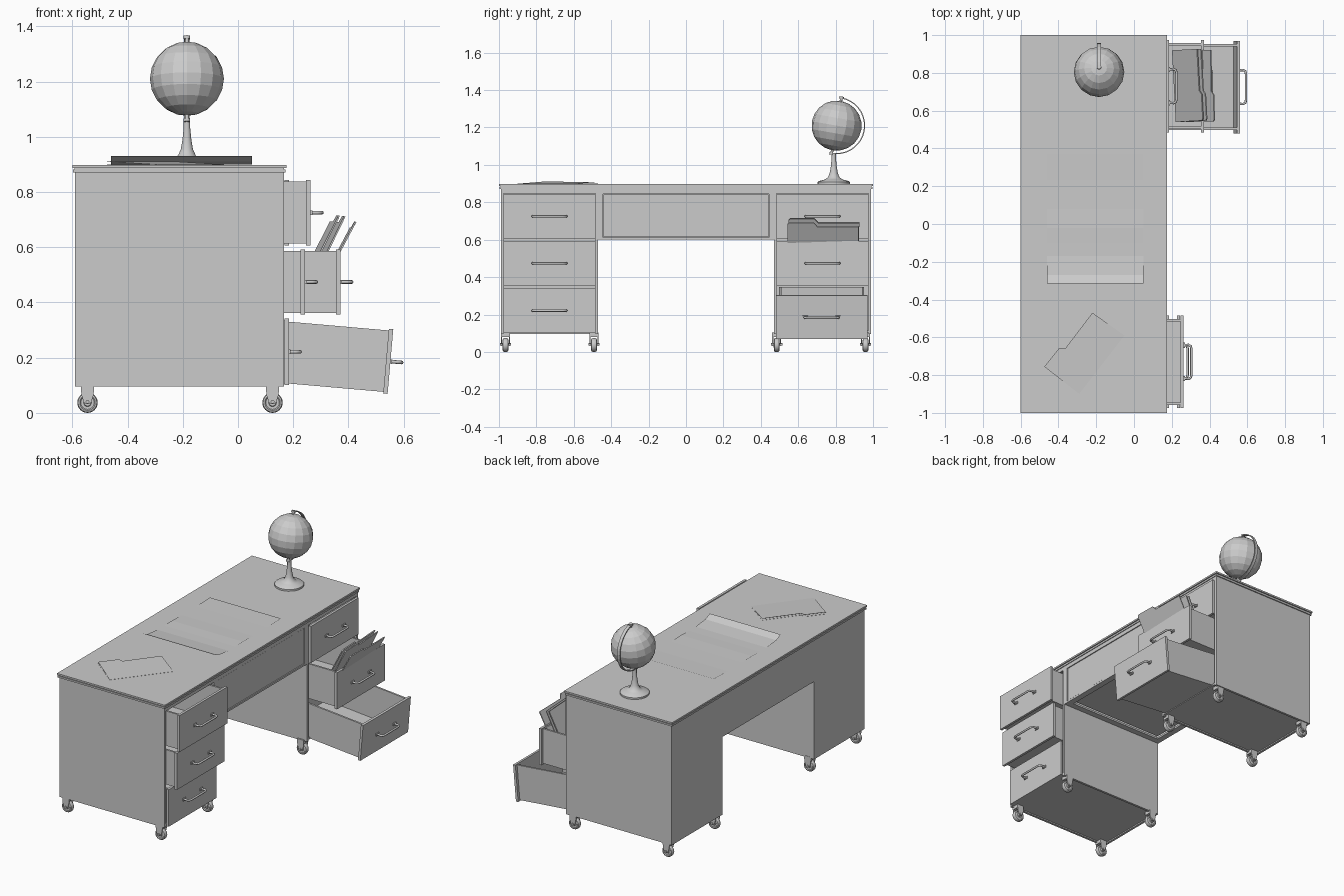
import bpy, bmesh, math
from mathutils import Matrix, Vector

cube = bpy.data.objects.get("Cube")
if cube:
    bpy.data.objects.remove(cube, do_unlink=True)

grey = bpy.data.materials.new("plain grey")
grey.use_nodes = True
GREY = (0.6, 0.6, 0.6, 1)
grey.diffuse_color = GREY
grey.node_tree.nodes["Principled BSDF"].inputs["Base Color"].default_value = GREY


def finish(name, bm, loc=(0, 0, 0), rot=(0, 0, 0), smooth=False):
    mesh = bpy.data.meshes.new(name)
    bm.to_mesh(mesh)
    bm.free()
    mesh.materials.append(grey)
    ob = bpy.data.objects.new(name, mesh)
    bpy.context.collection.objects.link(ob)
    ob.location, ob.rotation_euler = loc, rot
    if smooth:
        bpy.ops.object.select_all(action="DESELECT")
        ob.select_set(True)
        bpy.context.view_layer.objects.active = ob
        bpy.ops.object.shade_smooth_by_angle(angle=math.radians(40))
    return ob


def add_box(bm, x0, x1, y0, y1, z0, z1):
    mid = Vector((x0 + x1, y0 + y1, z0 + z1)) / 2
    size = Matrix.Diagonal((x1 - x0, y1 - y0, z1 - z0, 1))
    bmesh.ops.create_cube(bm, size=1, matrix=Matrix.Translation(mid) @ size)


def boxes(name, parts, **place):
    bm = bmesh.new()
    for p in parts:
        add_box(bm, *p)
    return finish(name, bm, **place)


def lathe(name, profile, steps=24, **place):
    bm = bmesh.new()
    vs = [bm.verts.new((r, 0, z)) for r, z in profile]
    edges = [bm.edges.new(pair) for pair in zip(vs, vs[1:])]
    bmesh.ops.spin(bm, geom=vs + edges, cent=(0, 0, 0), axis=(0, 0, 1),
                   angle=math.tau, steps=steps)
    bmesh.ops.remove_doubles(bm, verts=bm.verts, dist=1e-4)
    bmesh.ops.recalc_face_normals(bm, faces=bm.faces)
    return finish(name, bm, smooth=True, **place)


def plate(name, outline, thick, **place):
    """Outline of 3D points, extruded along the vector thick."""
    bm = bmesh.new()
    face = bm.faces.new([bm.verts.new(p) for p in outline])
    out = bmesh.ops.extrude_face_region(bm, geom=[face], use_keep_orig=True)
    moved = [g for g in out["geom"] if isinstance(g, bmesh.types.BMVert)]
    bmesh.ops.translate(bm, verts=moved, vec=thick)
    bmesh.ops.recalc_face_normals(bm, faces=bm.faces)
    return finish(name, bm, **place)


def tube(name, points, radius, flat=1.0, parent=None):
    cu = bpy.data.curves.new(name, "CURVE")
    cu.dimensions = "3D"
    cu.bevel_depth, cu.bevel_resolution, cu.use_fill_caps = radius, 2, True
    sp = cu.splines.new("POLY")
    sp.points.add(len(points) - 1)
    for p, co in zip(sp.points, points):
        p.co = (*co, 1)
    cu.materials.append(grey)
    ob = bpy.data.objects.new(name, cu)
    bpy.context.collection.objects.link(ob)
    ob.parent = parent
    return ob


# Desk top: two stepped slabs with a thin groove
boxes("desk_top", [(-0.6, 0.175, -1, 1, 0.886, 0.897),
                   (-0.592, 0.167, -0.992, 0.992, 0.881, 0.886),
                   (-0.597, 0.172, -0.997, 0.997, 0.87, 0.881)])

# Pedestals: open-fronted shells
XB, XF = -0.59, 0.167
for side, s in (("right", -1), ("left", 1)):
    def ped(x0, x1, a, b, z0, z1):
        return (x0, x1, min(s * a, s * b), max(s * a, s * b), z0, z1)
    boxes(side + "_pedestal", [
        ped(XB, XF, 0.975, 0.99, 0.095, 0.87),
        ped(XB, XF, 0.47, 0.485, 0.095, 0.87),
        ped(XB, XB + 0.015, 0.485, 0.975, 0.095, 0.87),
        ped(XB + 0.015, XF, 0.485, 0.975, 0.103, 0.115),
        ped(XF - 0.015, XF, 0.485, 0.975, 0.847, 0.87)])

# Middle section: back, rails and a shallow drawer
boxes("middle_frame", [
    (XB, XB + 0.015, -0.47, 0.47, 0.6, 0.87),
    (XF - 0.02, XF, -0.47, 0.47, 0.845, 0.87),
    (XF - 0.04, XF, -0.47, 0.47, 0.6, 0.612),
    (XB, XB + 0.04, -0.47, 0.47, 0.6, 0.612),
    (XB, XF, -0.47, -0.43, 0.6, 0.612), (XB, XF, 0.43, 0.47, 0.6, 0.612),
    (XF - 0.02, XF, -0.47, -0.445, 0.6, 0.87),
    (XF - 0.02, XF, 0.445, 0.47, 0.6, 0.87)])
boxes("middle_drawer", [(XF - 0.018, XF - 0.003, -0.44, 0.44, 0.615, 0.842),
                        (XB + 0.04, XF - 0.018, -0.43, 0.43, 0.62, 0.632)])


# Drawers: front board, open box and a bow handle
def drawer(name, x, y, z, height, tilt=0.0):
    h, w, d, t = height / 2, 0.245, 0.58, 0.012
    b, k = h - 0.006, w - 0.018
    ob = boxes(name, [(-0.016, 0, -w, w, -h, h),
                      (-d, -0.016, -k, -k + t, -b, b),
                      (-d, -0.016, k - t, k, -b, b),
                      (-d, -d + t, -k + t, k - t, -b, b),
                      (-d + t, -0.016, -k + t, k - t, -b, -b + t)],
               loc=(x, y, z), rot=(0, math.radians(tilt), 0))
    bow = [(0, 0.088), (0.025, 0.09), (0.037, 0.084), (0.041, 0.07)]
    path = [(px, py, 0) for px, py in bow] + [(px, -py, 0) for px, py in bow[::-1]]
    tube(name + "_handle", path, 0.0065, parent=ob)
    feet = boxes(name + "_handle_feet", [(0, 0.006, c - 0.014, c + 0.014, -0.008, 0.008)
                                         for c in (-0.088, 0.088)])
    feet.parent = ob


drawer("right_top_drawer", 0.263, -0.73, 0.725, 0.237)
drawer("right_middle_drawer", 0.243, -0.73, 0.474, 0.237)
drawer("right_bottom_drawer", 0.184, -0.73, 0.221, 0.24)
drawer("left_top_drawer", 0.184, 0.73, 0.725, 0.237)
drawer("left_middle_drawer", 0.371, 0.73, 0.474, 0.237)
drawer("left_bottom_drawer", 0.552, 0.725, 0.186, 0.235, 5)

# Casters
for x in (-0.545, 0.125):
    for y in (-0.965, -0.492, 0.485, 0.96):
        lathe("caster_wheel", [(0, -0.016), (0.012, -0.016), (0.014, -0.011), (0.024, -0.011),
                               (0.028, -0.015), (0.034, -0.013), (0.037, -0.006),
                               (0.037, 0.006), (0.034, 0.013), (0.028, 0.015),
                               (0.024, 0.011), (0.014, 0.011), (0.012, 0.016), (0, 0.016)],
              loc=(x, y, 0.037), rot=(math.pi / 2, 0, 0))
        lathe("caster_axle", [(0, -0.03), (0.007, -0.03), (0.007, 0.03), (0, 0.03)], 10,
              loc=(x, y, 0.04), rot=(math.pi / 2, 0, 0))
        for side in (-0.024, 0.018):
            plate("caster_fork", [(-0.024, side, 0.095), (0.024, side, 0.095),
                                  (0.022, side, 0.065), (0.011, side, 0.032),
                                  (-0.011, side, 0.032), (-0.022, side, 0.065)],
                  (0, 0.006, 0), loc=(x, y, 0))
        boxes("caster_plate", [(-0.024, 0.024, -0.024, 0.024, 0.08, 0.104)], loc=(x, y, 0))

# Globe: faceted ball, stand, pins and half-ring arm
GX, GY, GZ, R = -0.185, 0.805, 1.21, 0.134
TILT = math.radians(-10)
bm = bmesh.new()
bmesh.ops.create_uvsphere(bm, u_segments=16, v_segments=10, radius=R)
finish("globe_ball", bm, loc=(GX, GY, GZ), rot=(TILT, 0, 0))
lathe("globe_stand", [(0, 0.895), (0.087, 0.895), (0.087, 0.908), (0.08, 0.914),
                      (0.05, 0.921), (0.032, 0.932), (0.022, 0.955), (0.016, 0.99),
                      (0.012, 1.03), (0.012, 1.06), (0, 1.064)], loc=(GX, 0.79, 0))
for s in (-1, 1):
    lathe("globe_pin", [(0, 0.13), (0.007, 0.13), (0.007, 0.146), (0.012, 0.146),
                        (0.012, 0.158), (0, 0.158)], 12, loc=(GX, GY, GZ),
          rot=(TILT if s > 0 else TILT + math.pi, 0, 0))
bm = bmesh.new()
ring = [bm.verts.new((x, 0, r)) for x, r in
        ((-0.01, 0.147), (0.01, 0.147), (0.01, 0.153), (-0.01, 0.153))]
face = bm.faces.new(ring)
bmesh.ops.spin(bm, geom=[face], cent=(0, 0, 0), axis=(1, 0, 0), angle=-math.pi, steps=18)
bmesh.ops.recalc_face_normals(bm, faces=bm.faces)
finish("globe_arm", bm, loc=(GX, GY, GZ), rot=(TILT, 0, 0))

# Desk mat: thin sheet curling up at one end
bm = bmesh.new()
wave = [(0.37, 0.903), (0.23, 0.9), (0.08, 0.9), (-0.02, 0.902), (-0.1, 0.9),
        (-0.17, 0.9), (-0.27, 0.91), (-0.315, 0.93)]
rows = [[bm.verts.new((x, y, z)) for x in (-0.46, 0.05)] for y, z in wave]
for a, b in zip(rows, rows[1:]):
    bm.faces.new((a[0], b[0], b[1], a[1]))
finish("desk_mat", bm)

# Folder lying on the desk: two leaves, the upper one lifted
leaf = [(-0.05, -0.59), (-0.22, -0.47), (-0.365, -0.66), (-0.395, -0.655),
        (-0.475, -0.755), (-0.29, -0.9)]
for name, lift in (("folder_lower_leaf", 0.0), ("folder_upper_leaf", 0.05)):
    spine = Vector((0.79, -0.61))
    pts = []
    for x, y in leaf:
        away = max(0, -(Vector((x, y)) - Vector((-0.05, -0.59))).dot(spine))
        pts.append((x, y, 0.8985 + lift * away))
    plate(name, pts, (0, 0, 0.001))

# Folders leaning in the open drawer
tabbed = [(0, -0.19, 0), (0, 0.19, 0), (0, 0.19, 0.29), (0, -0.03, 0.29),
          (0, -0.05, 0.315), (0, -0.18, 0.315), (0, -0.19, 0.305)]
for name, x, z, thick, lean, turn in (("folder_back", 0.211, 0.435, 0.006, 27, 3),
                                      ("folder_middle", 0.236, 0.43, 0.006, 26, 3),
                                      ("folder_front", 0.272, 0.415, 0.006, 28, 1)):
    plate(name, tabbed, (thick, 0, 0), loc=(x, 0.73, z),
          rot=(0, math.radians(lean), math.radians(turn)))
